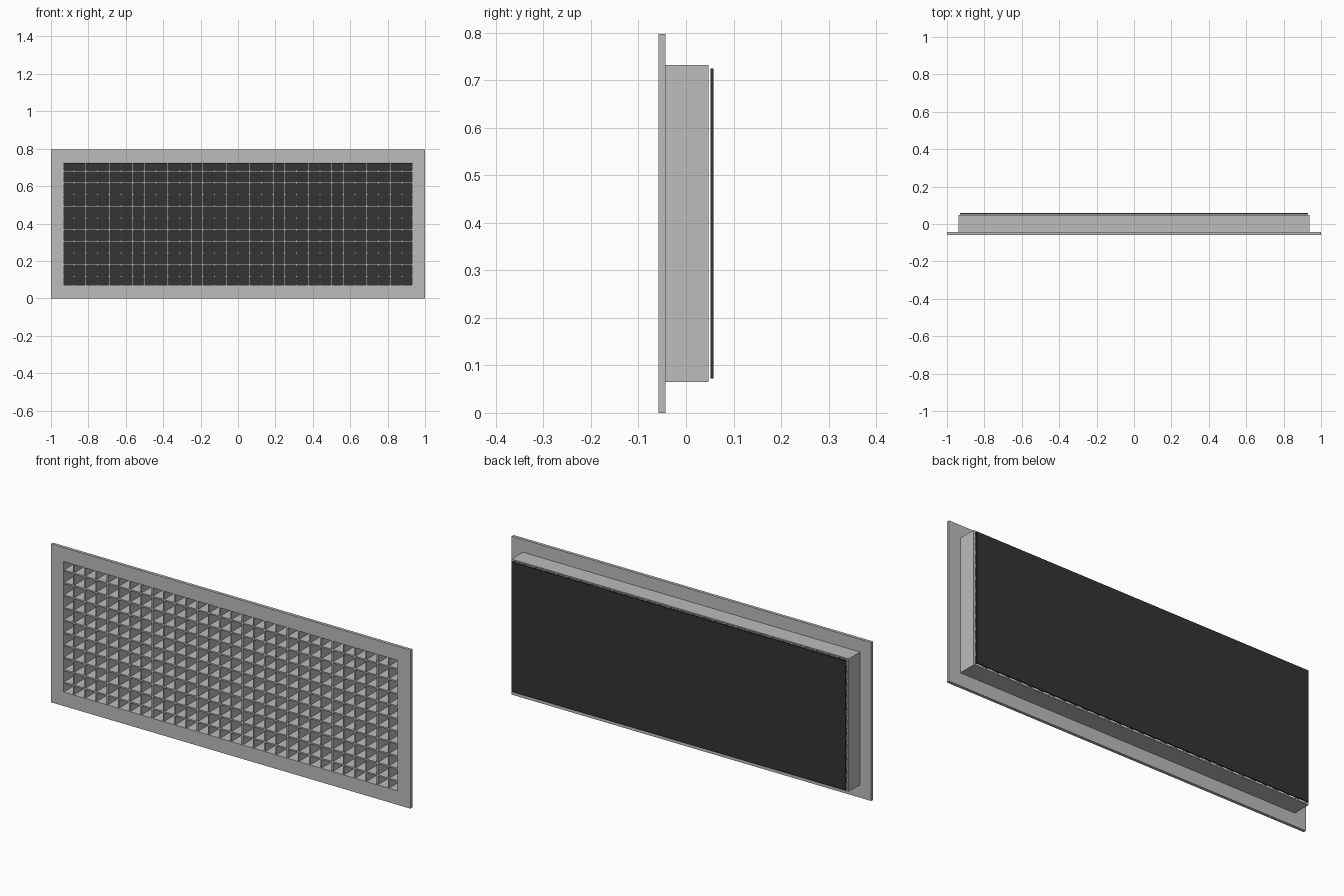
import bpy, bmesh

if "Cube" in bpy.data.objects:
    bpy.data.objects.remove(bpy.data.objects["Cube"])

def material(name, col):
    m = bpy.data.materials.new(name)
    m.diffuse_color = (*col, 1)
    m.use_nodes = True
    m.node_tree.nodes["Principled BSDF"].inputs["Base Color"].default_value = m.diffuse_color
    return m

GREY = material("pale grey metal", (0.49, 0.515, 0.507))
BLACK = material("black backing", (0.033, 0.033, 0.033))

def finish(name, bm, mat):
    bmesh.ops.recalc_face_normals(bm, faces=bm.faces)
    me = bpy.data.meshes.new(name)
    bm.to_mesh(me)
    bm.free()
    me.materials.append(mat)
    ob = bpy.data.objects.new(name, me)
    bpy.context.collection.objects.link(ob)
    return ob

def add_box(bm, x0, x1, y0, y1, z0, z1):
    verts = bmesh.ops.create_cube(bm, size=1)["verts"]
    for v in verts:
        v.co.x = x1 if v.co.x > 0 else x0
        v.co.y = y1 if v.co.y > 0 else y0
        v.co.z = z1 if v.co.z > 0 else z0

def ring(name, outer, inner, y0, y1):
    """Rectangular frame; outer and inner are (half width, half height)."""
    bm = bmesh.new()
    loops = []
    for (w, h), y in ((outer, y0), (outer, y1), (inner, y1), (inner, y0)):
        loops.append([bm.verts.new((sx * w, y, CZ + sz * h))
                      for sx, sz in ((-1, -1), (1, -1), (1, 1), (-1, 1))])
    for k in range(4):
        a, b = loops[k], loops[(k + 1) % 4]
        for i in range(4):
            j = (i + 1) % 4
            bm.faces.new((a[i], a[j], b[j], b[i]))
    return finish(name, bm, GREY)

CZ = 0.3985                       # centre height
OPEN = (0.929, 0.328)             # half size of the opening
FRONT, STEP, BACK = -0.058, -0.043, 0.047

# front flange and the duct collar behind it
ring("front_flange", (1.0, CZ), OPEN, FRONT, STEP)
ring("duct_collar", (0.938, 0.334), OPEN, STEP, BACK)

# egg-crate grid: evenly spaced vertical and horizontal blades
PITCH, T = 0.0626, 0.0035
bm = bmesh.new()
for i in range(29):
    x = (i - 14) * PITCH
    add_box(bm, x - T, x + T, FRONT + 0.002, BACK, CZ - OPEN[1], CZ + OPEN[1])
finish("vertical_blades", bm, GREY)
bm = bmesh.new()
for i in range(10):
    z = CZ + (i - 4.5) * PITCH
    add_box(bm, -OPEN[0], OPEN[0], FRONT + 0.0022, BACK - 0.0002, z - T, z + T)
finish("horizontal_blades", bm, GREY)

# dark sheet floating just behind the collar
bm = bmesh.new()
add_box(bm, -0.929, 0.929, 0.052, 0.058, CZ - 0.326, CZ + 0.326)
finish("backing_sheet", bm, BLACK)
